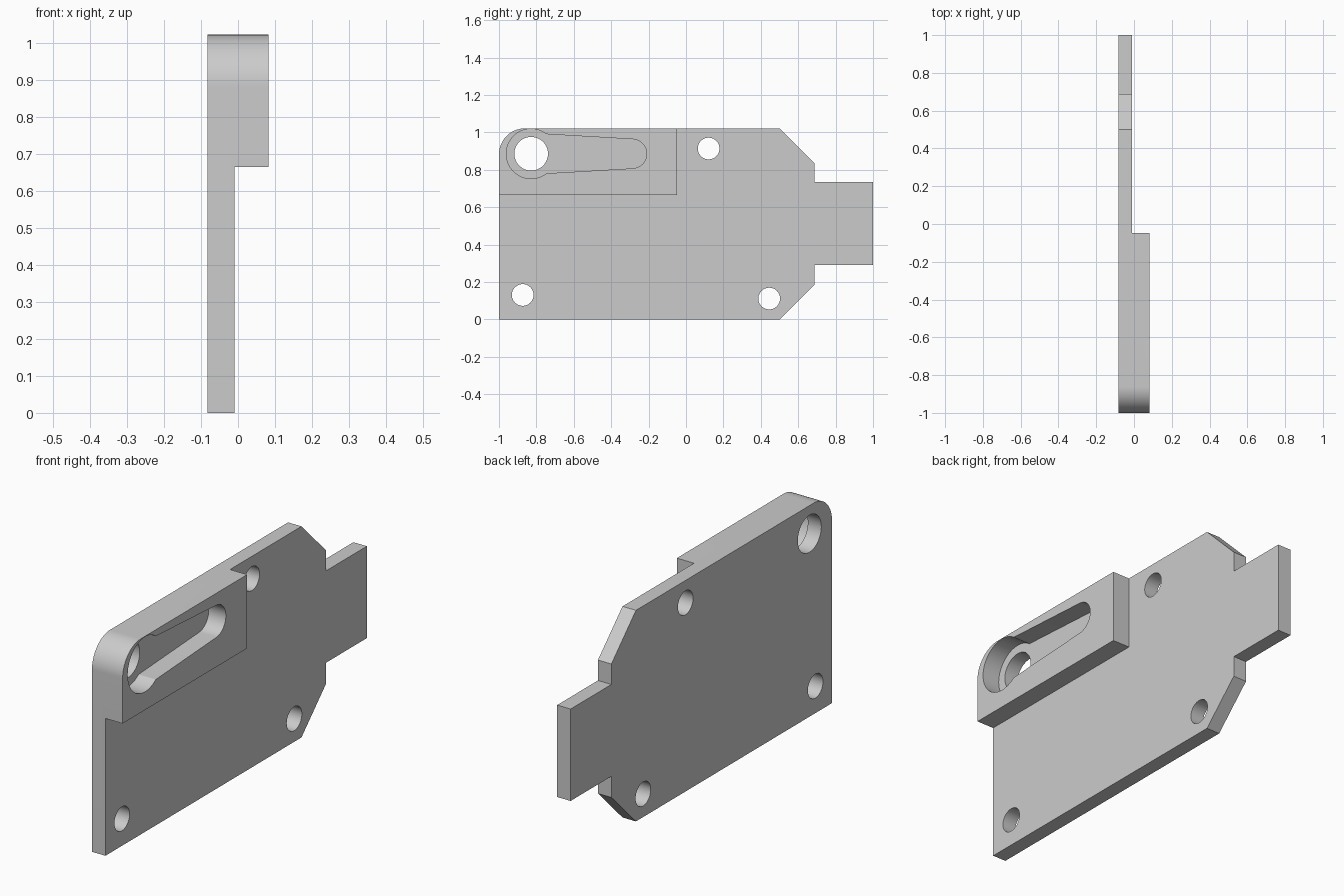
import bpy, bmesh
from math import cos, sin, pi, radians

cube = bpy.data.objects.get("Cube")
if cube:
    bpy.data.objects.remove(cube)

BACK, STEP, FRONT = -0.082, -0.01, 0.082
TOP = 1.022
BLOCK_END, BLOCK_LOW = -0.047, 0.665
EYE = (-0.828, 0.886)

grey = bpy.data.materials.new("plain grey")
grey.use_nodes = True
colour = (0.6, 0.6, 0.6, 1)
grey.diffuse_color = colour
grey.node_tree.nodes["Principled BSDF"].inputs["Base Color"].default_value = colour


def arc(centre, radius, start, end, steps=24):
    """Points (y, z) along an arc given in degrees."""
    angles = [radians(start + (end - start) * i / steps) for i in range(steps + 1)]
    return [(centre[0] + radius * cos(a), centre[1] + radius * sin(a)) for a in angles]


def circle(centre, radius):
    return arc(centre, radius, 0, 360, 48)[:-1]


def extrude(name, profile, x0, x1):
    """Solid prism along x from a (y, z) profile."""
    bm = bmesh.new()
    face = bm.faces.new([bm.verts.new((x0, y, z)) for y, z in profile])
    new = bmesh.ops.extrude_face_region(bm, geom=[face])["geom"]
    moved = [v for v in new if isinstance(v, bmesh.types.BMVert)]
    bmesh.ops.translate(bm, verts=moved, vec=(x1 - x0, 0, 0))
    bmesh.ops.recalc_face_normals(bm, faces=bm.faces)
    mesh = bpy.data.meshes.new(name)
    bm.to_mesh(mesh)
    bm.free()
    mesh.materials.append(grey)
    obj = bpy.data.objects.new(name, mesh)
    bpy.context.collection.objects.link(obj)
    return obj


# Outline with a tab at the back, chamfered corners and one rounded corner
outline = [(-1, 0), (0.5, 0), (0.688, 0.188), (0.688, 0.29), (1, 0.29),
           (1, 0.735), (0.688, 0.735), (0.688, 0.834), (0.5, TOP)]
outline += arc((-0.86, TOP - 0.14), 0.14, 90, 180)
plate = extrude("mounting_plate", outline, BACK, FRONT)

# Keyhole pocket: round head and tapered slot with a rounded end
pocket = arc(EYE, 0.133, 52, 308, 40) + arc((-0.288, EYE[1]), 0.078, -86, 86)

# Cutters: step beside the raised block, pocket, and through holes
step = [(-2, -1), (2, -1), (2, 2), (BLOCK_END, 2), (BLOCK_END, BLOCK_LOW), (-2, BLOCK_LOW)]
cutters = [extrude("step_cutter", step, STEP, 1),
           extrude("pocket_cutter", pocket, STEP, 1),
           extrude("eye_cutter", circle(EYE, 0.09), -1, 1)]
for spot in [(-0.873, 0.131), (0.121, 0.914), (0.445, 0.112)]:
    cutters.append(extrude("bolt_hole_cutter", circle(spot, 0.058), -1, 1))

for cutter in cutters:
    mod = plate.modifiers.new(cutter.name, "BOOLEAN")
    mod.operation = "DIFFERENCE"
    mod.solver = "EXACT"
    mod.object = cutter

# Bake the cuts and remove the cutters
bpy.context.view_layer.update()
graph = bpy.context.evaluated_depsgraph_get()
baked = bpy.data.meshes.new_from_object(plate.evaluated_get(graph))
plate.modifiers.clear()
plate.data = baked
baked.name = "mounting_plate"
for cutter in cutters:
    bpy.data.objects.remove(cutter)

# Smooth curved walls, keep edges sharp
bpy.ops.object.select_all(action="DESELECT")
plate.select_set(True)
bpy.context.view_layer.objects.active = plate
bpy.ops.object.shade_smooth_by_angle(angle=radians(25))
